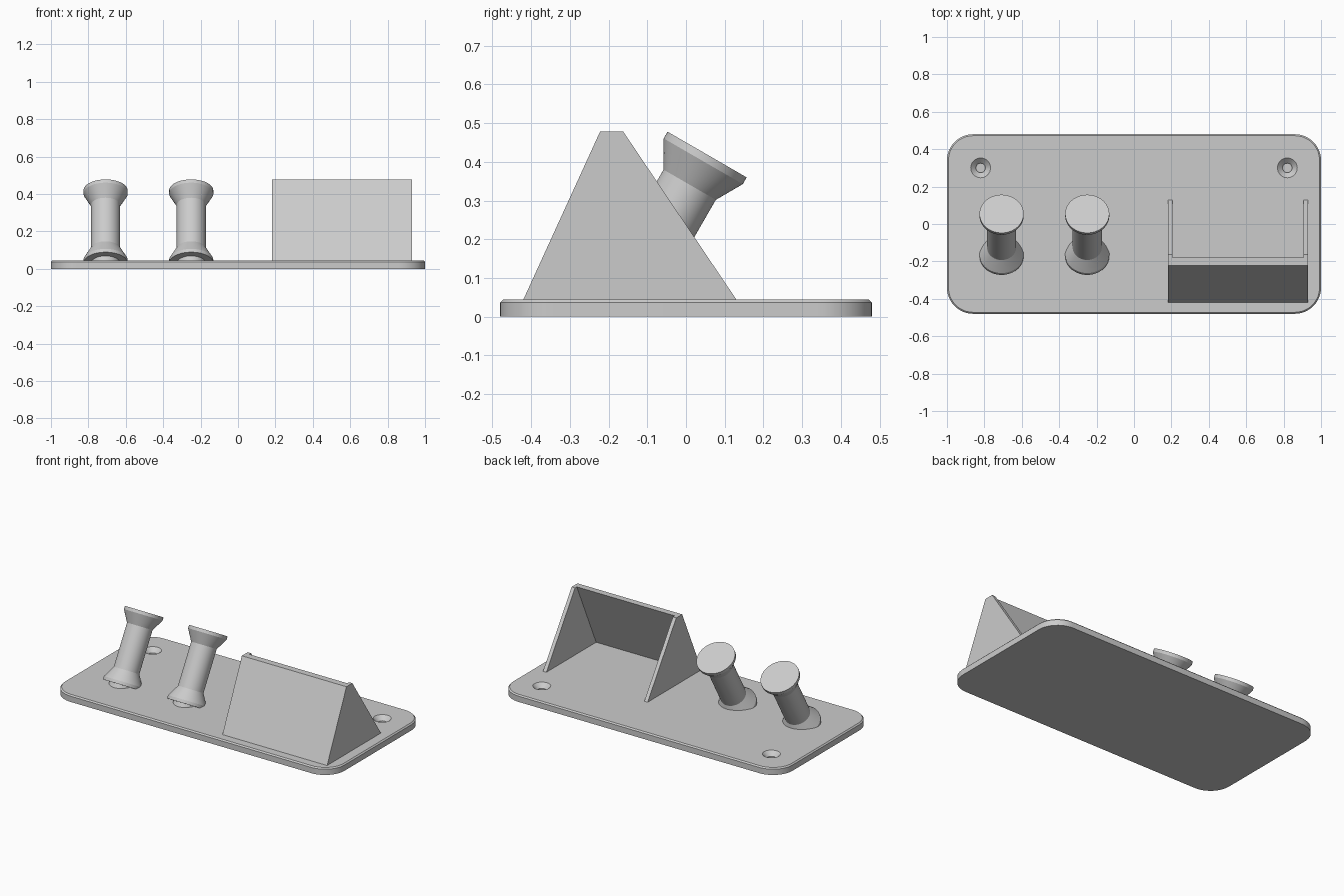
import bpy, bmesh, math
from mathutils import Matrix, Vector

if "Cube" in bpy.data.objects:
    bpy.data.objects.remove(bpy.data.objects["Cube"])

grey = bpy.data.materials.new("light grey")
grey.use_nodes = True
colour = (0.6, 0.6, 0.6, 1)
grey.diffuse_color = colour
grey.node_tree.nodes["Principled BSDF"].inputs["Base Color"].default_value = colour


def make_object(name, bm, smooth=True):
    bmesh.ops.recalc_face_normals(bm, faces=bm.faces[:])
    mesh = bpy.data.meshes.new(name)
    bm.to_mesh(mesh)
    bm.free()
    obj = bpy.data.objects.new(name, mesh)
    bpy.context.collection.objects.link(obj)
    mesh.materials.append(grey)
    if smooth:
        bpy.ops.object.select_all(action='DESELECT')
        obj.select_set(True)
        bpy.context.view_layer.objects.active = obj
        bpy.ops.object.shade_smooth_by_angle(angle=math.radians(25))
    return obj


def lathe(profile, sides=64):
    """Revolve (radius, height) points around z; both ends lie on the axis."""
    bm = bmesh.new()
    verts = [bm.verts.new((r, 0, h)) for r, h in profile]
    edges = [bm.edges.new(pair) for pair in zip(verts, verts[1:])]
    bmesh.ops.spin(bm, geom=verts + edges, axis=(0, 0, 1), cent=(0, 0, 0),
                   angle=math.tau, steps=sides, use_duplicate=False)
    bmesh.ops.remove_doubles(bm, verts=bm.verts[:], dist=0.0001)
    return bm


def extrude_x(name, outline, x0, x1):
    """Extrude a (y, z) outline from x0 to x1."""
    bm = bmesh.new()
    face = bm.faces.new([bm.verts.new((x0, y, z)) for y, z in outline])
    new = bmesh.ops.extrude_face_region(bm, geom=[face])["geom"]
    bmesh.ops.translate(bm, vec=(x1 - x0, 0, 0),
                        verts=[v for v in new if isinstance(v, bmesh.types.BMVert)])
    return make_object(name, bm, smooth=False)


# Base plate with rounded corners and a chamfered top rim
THICK = 0.045
bm = bmesh.new()
bmesh.ops.create_cube(bm, size=1, matrix=Matrix.Translation((0, 0, THICK / 2))
                      @ Matrix.Diagonal((2, 0.96, THICK, 1)))
upright = [e for e in bm.edges if abs(e.verts[0].co.z - e.verts[1].co.z) > 0.01]
bmesh.ops.bevel(bm, geom=upright, offset=0.14, segments=12, profile=0.5, affect='EDGES')
rim = [e for e in bm.edges if all(v.co.z > THICK - 0.001 for v in e.verts)]
bmesh.ops.bevel(bm, geom=rim, offset=0.008, segments=1, affect='EDGES')
plate = make_object("base_plate", bm)

# Countersunk screw holes in the rear corners
for x in (-0.82, 0.82):
    bm = lathe([(0, 0.008), (0.025, 0.008), (0.025, 0.018),
                (0.053, THICK), (0.053, 0.1), (0, 0.1)], 32)
    bm.transform(Matrix.Translation((x, 0.3, 0)))
    cutter = make_object("hole_cutter", bm)
    cutter.hide_render = True
    cut = plate.modifiers.new("screw_hole", 'BOOLEAN')
    cut.operation = 'DIFFERENCE'
    cut.solver = 'EXACT'
    cut.object = cutter
    bpy.context.view_layer.objects.active = plate
    bpy.ops.object.modifier_apply(modifier=cut.name)
    bpy.data.objects.remove(cutter)

# Two spool-shaped pegs leaning back, trimmed inside the plate
LENGTH, SHAFT, FLANGE = 0.449, 0.078, 0.118
spool = [(0, -0.08), (SHAFT, -0.08), (SHAFT, 0), (FLANGE, 0), (FLANGE, 0.02),
         (SHAFT, 0.09), (SHAFT, LENGTH - 0.09), (FLANGE, LENGTH - 0.02),
         (FLANGE, LENGTH), (0, LENGTH)]
for name, x in (("right_peg", -0.708), ("middle_peg", -0.25)):
    bm = lathe(spool)
    bm.transform(Matrix.Translation((x, -0.17, 0.03)) @ Matrix.Rotation(math.radians(-30), 4, 'X'))
    bmesh.ops.bisect_plane(bm, geom=bm.verts[:] + bm.edges[:] + bm.faces[:],
                           plane_co=(0, 0, 0.02), plane_no=(0, 0, 1), clear_inner=True)
    bmesh.ops.holes_fill(bm, edges=[e for e in bm.edges if e.is_boundary], sides=0)
    make_object(name, bm)

# Holder: sloping front panel between two side walls
LEFT, RIGHT, WALL = 0.93, 0.183, 0.024
FOOT, TOP = 0.04, 0.478
side = [(-0.422, FOOT), (-0.222, TOP), (-0.162, TOP), (0.133, FOOT)]
panel = [(-0.422, FOOT), (-0.222, TOP), (-0.18, TOP), (-0.38, FOOT)]
extrude_x("holder_right_wall", side, RIGHT, RIGHT + WALL)
extrude_x("holder_left_wall", side, LEFT - WALL, LEFT)
extrude_x("holder_front_panel", panel, RIGHT + WALL, LEFT - WALL)
